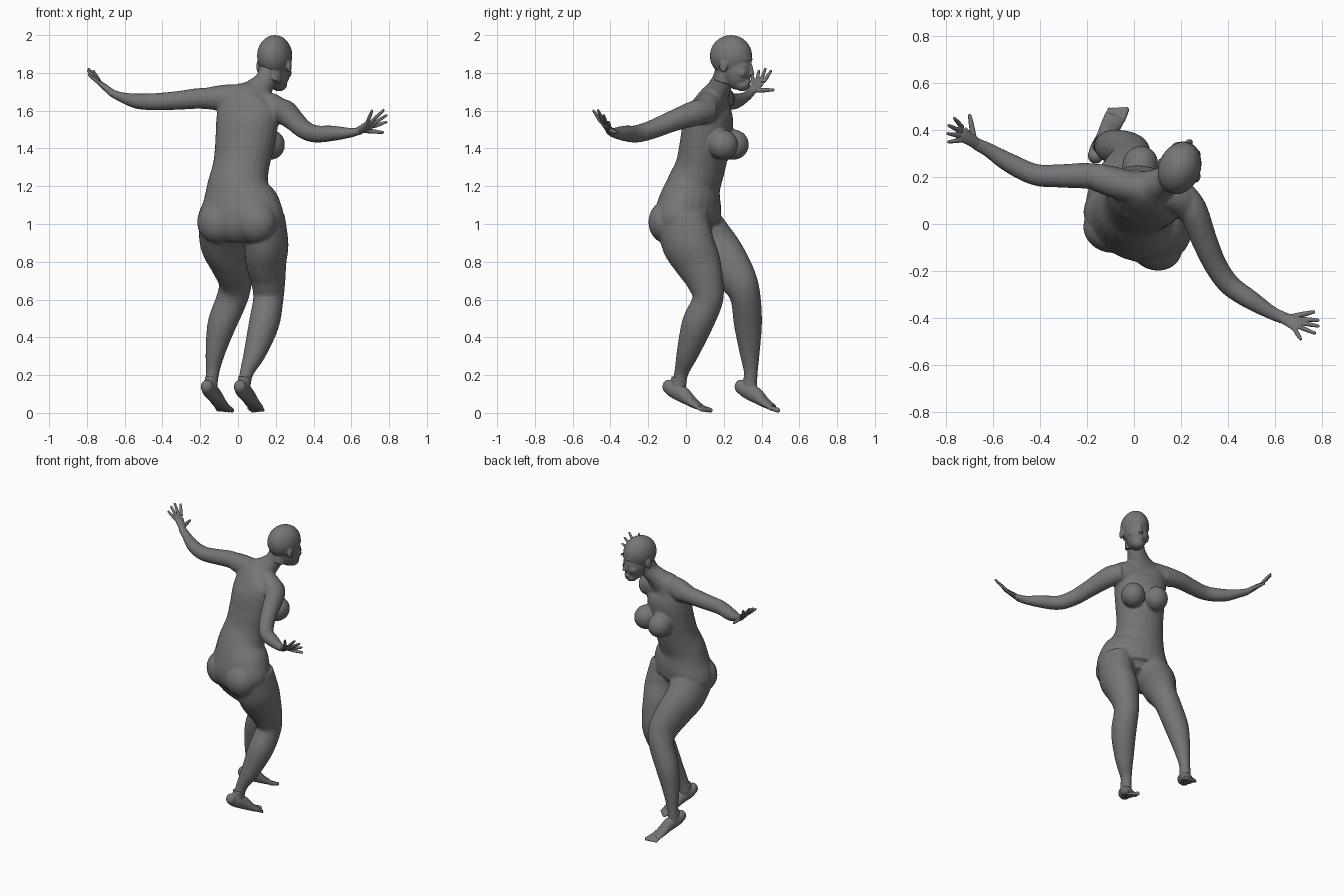
import bpy
import bmesh
from math import sin, cos, pi
from mathutils import Vector, Matrix

cube = bpy.data.objects.get("Cube")
if cube:
    bpy.data.objects.remove(cube, do_unlink=True)

skin = bpy.data.materials.new("matte_grey")
skin.use_nodes = True
grey = (0.18, 0.18, 0.18, 1)
skin.diffuse_color = grey
skin.node_tree.nodes["Principled BSDF"].inputs["Base Color"].default_value = grey

# The figure is turned slightly about the vertical axis
TURN = Matrix.Rotation(-.37, 4, 'Z')
FORWARD = TURN @ Vector((0, 1, 0))
SIDE = TURN @ Vector((1, 0, 0))
SIDES = 24
STEPS = 5


def catmull(a, b, c, d, t):
    """Smooth interpolation between b and c."""
    return tuple(q + .5 * t * (r - p + t * (2 * p - 5 * q + 4 * r - s + t * (3 * (q - r) + s - p)))
                 for p, q, r, s in zip(a, b, c, d))


def tube(bm, stations, ref=FORWARD):
    """Loft ellipses along a smooth path; station = x, y, z, half width, half depth."""
    padded = [stations[0]] + list(stations) + [stations[-1]]
    path = []
    for i in range(len(stations) - 1):
        path += [catmull(*padded[i:i + 4], step / STEPS) for step in range(STEPS)]
    path.append(stations[-1])
    centres = [Vector(p[:3]) for p in path]
    rings = []
    for i, (centre, station) in enumerate(zip(centres, path)):
        tangent = centres[min(i + 1, len(path) - 1)] - centres[max(i - 1, 0)]
        tangent.normalize()
        across = tangent.cross(ref).normalized()
        depth = across.cross(tangent)
        rings.append([bm.verts.new(centre + across * station[3] * cos(2 * pi * k / SIDES)
                                   + depth * station[4] * sin(2 * pi * k / SIDES))
                      for k in range(SIDES)])
    for low, high in zip(rings, rings[1:]):
        for k in range(SIDES):
            n = (k + 1) % SIDES
            bm.faces.new((low[k], low[n], high[n], high[k]))
    bm.faces.new(rings[0])
    bm.faces.new(rings[-1])


def ball(bm, centre, radii):
    """Ellipsoid aligned with the turned figure."""
    matrix = Matrix.Translation(centre) @ TURN @ Matrix.Diagonal((*radii, 1))
    bmesh.ops.create_uvsphere(bm, u_segments=SIDES, v_segments=16, radius=1, matrix=matrix)


def rod(bm, start, end, thick, thin):
    """Straight tapering digit with a rounded tip."""
    start, end = Vector(start), Vector(end)
    middle = start.lerp(end, .5)
    tube(bm, [(*start, thick, thick), (*middle, thick, thick), (*end, thin, thin)],
         Vector((.31, .22, .93)))
    ball(bm, end, (thin, thin, thin))


def finish(bm, name, voxel, passes):
    """Fuse overlapping volumes into one smooth skin."""
    bmesh.ops.recalc_face_normals(bm, faces=bm.faces)
    mesh = bpy.data.meshes.new(name)
    bm.to_mesh(mesh)
    bm.free()
    obj = bpy.data.objects.new(name, mesh)
    bpy.context.collection.objects.link(obj)
    fuse = obj.modifiers.new("fuse", 'REMESH')
    fuse.mode = 'VOXEL'
    fuse.voxel_size = voxel
    soften = obj.modifiers.new("soften", 'SMOOTH')
    soften.factor = .5
    soften.iterations = passes
    graph = bpy.context.evaluated_depsgraph_get()
    final = bpy.data.meshes.new_from_object(obj.evaluated_get(graph))
    obj.modifiers.clear()
    obj.data = final
    final.name = name
    final.materials.clear()
    final.materials.append(skin)
    final.polygons.foreach_set("use_smooth", [True] * len(final.polygons))
    final.update()
    return obj


# Trunk from pelvis to neck
body = bmesh.new()
tube(body, [(.02, .02, .93, .15, .11), (.015, .005, 1, .235, .16), (.01, .02, 1.1, .22, .16),
            (0, .04, 1.2, .17, .14), (.015, .075, 1.3, .152, .13), (.035, .1, 1.42, .16, .13),
            (.05, .12, 1.55, .17, .125), (.06, .135, 1.64, .16, .09),
            (.1, .165, 1.7, .085, .066), (.145, .195, 1.76, .056, .058),
            (.17, .215, 1.83, .055, .058)])

# Shoulder girdle
tube(body, [(-.16, .2, 1.665, .058, .06), (-.04, .165, 1.665, .075, .068),
            (.08, .14, 1.64, .08, .07), (.18, .11, 1.61, .08, .07), (.24, .07, 1.59, .06, .068)])

# Breasts and buttocks
for sign in (-1, 1):
    chest = Vector((.065, .135, 1.42)) + FORWARD * .095 + SIDE * sign * .078
    ball(body, chest, (.076, .082, .08))
    seat = Vector((.025, .02, 1.01)) - FORWARD * .085 + SIDE * sign * .105
    ball(body, seat, (.115, .1, .115))

# Arms
UP = Vector((0, 0, 1))
tube(body, [(-.08, .19, 1.66, .055, .06), (-.2, .205, 1.665, .055, .055),
            (-.31, .205, 1.655, .05, .05), (-.42, .21, 1.648, .046, .046),
            (-.53, .26, 1.65, .042, .041), (-.62, .315, 1.673, .031, .026),
            (-.68, .345, 1.7, .027, .019)], UP)
tube(body, [(.2, .13, 1.6, .06, .06), (.25, .06, 1.59, .062, .068), (.3, -.07, 1.545, .055, .056),
            (.35, -.18, 1.5, .049, .05), (.41, -.262, 1.477, .046, .046),
            (.5, -.325, 1.48, .041, .041), (.59, -.38, 1.483, .029, .027),
            (.65, -.405, 1.494, .027, .019)], UP)

# Legs
tube(body, [(.13, -.02, 1.03, .115, .14), (.15, .01, .9, .112, .142), (.15, .06, .8, .105, .127),
            (.16, .1, .7, .09, .1), (.16, .115, .6, .08, .082), (.137, .06, .47, .08, .083),
            (.09, .01, .32, .06, .06), (.045, -.025, .21, .036, .038), (.03, -.04, .12, .034, .04)])
tube(body, [(-.09, .03, 1.03, .115, .14), (-.085, .13, .9, .11, .135), (-.045, .21, .8, .1, .122),
            (-.015, .28, .7, .086, .1), (-.03, .315, .61, .083, .08), (-.085, .328, .47, .077, .074),
            (-.12, .337, .32, .052, .054), (-.135, .343, .21, .035, .037),
            (-.145, .335, .12, .034, .04)])
finish(body, "body", .007, 9)

# Head with simple facial forms
head = bmesh.new()


def face(across, ahead, height):
    return Vector((.195, .24, 1.85)) + SIDE * across + FORWARD * ahead + UP * height


ball(head, face(0, -.002, .04), (.09, .115, .11))
ball(head, face(0, .035, -.03), (.07, .078, .11))
ball(head, face(0, .062, -.112), (.043, .042, .035))
ball(head, face(0, .085, .022), (.05, .03, .016))
ball(head, face(0, .097, -.098), (.025, .014, .012))
tube(head, [(*face(0, .1, .02), .008, .01), (*face(0, .112, -.03), .01, .012),
            (*face(0, .117, -.062), .015, .014)])
for sign in (-1, 1):
    ball(head, face(sign * .086, -.012, -.015), (.012, .022, .034))
    ball(head, face(sign * .036, .072, -.05), (.03, .03, .03))
    ball(head, face(sign * .032, .088, -.01), (.015, .014, .012))
tube(head, [(*face(-.0, -.045, -.1), .05, .052), (*face(0, -.015, 0), .055, .06)])
finish(head, "head", .005, 4)


def hand(name, wrist, first, last, tips, thumb):
    """Flat palm, four spread fingers and a thumb."""
    wrist, first, last = Vector(wrist), Vector(first), Vector(last)
    bm = bmesh.new()
    knuckles = first.lerp(last, .5)
    spread = (first - last).length / 2
    normal = (knuckles - wrist).cross(first - last).normalized()
    tube(bm, [(*wrist, .025, .019), (*wrist.lerp(knuckles, .5), spread, .017),
              (*knuckles, spread + .008, .012)], normal)
    for i, tip in enumerate(tips):
        rod(bm, first.lerp(last, i / 3), tip, .0095, .007)
    rod(bm, wrist.lerp(first, .3), thumb, .012, .008)
    finish(bm, name, .0035, 2)


hand("right_hand", (-.66, .335, 1.688), (-.73, .41, 1.75), (-.735, .357, 1.745),
     [(-.765, .45, 1.81), (-.79, .42, 1.82), (-.793, .385, 1.81), (-.79, .35, 1.79)],
     (-.70, .462, 1.71))
hand("left_hand", (.63, -.397, 1.487), (.715, -.405, 1.515), (.685, -.45, 1.54),
     [(.785, -.41, 1.54), (.785, -.435, 1.575), (.77, -.465, 1.602), (.71, -.49, 1.6)],
     (.765, -.375, 1.485))

# Feet, toes pointing down and forward
for name, x, y in (("left_foot", .03, -.045), ("right_foot", -.145, .337)):
    foot = bmesh.new()
    tube(foot, [(x - .02, y - .055, .135, .028, .03), (x - .01, y - .025, .125, .036, .042),
                (x + .02, y + .03, .095, .037, .042), (x + .045, y + .08, .055, .043, .026),
                (x + .065, y + .12, .03, .045, .016)], UP)
    ball(foot, (x - .018, y - .045, .138), (.034, .035, .038))
    tube(foot, [(x, y, .11, .034, .04), (x + .004, y + .004, .19, .034, .037)])
    inner = -1 if x > 0 else 1
    for i in range(5):
        root = Vector((x + .062, y + .115, .029)) + SIDE * inner * (.034 - .017 * i)
        size = .013 - .0012 * i
        rod(foot, root, root + FORWARD * (.05 - .006 * i) - UP * .015, size, size)
    finish(foot, name, .004, 3)
